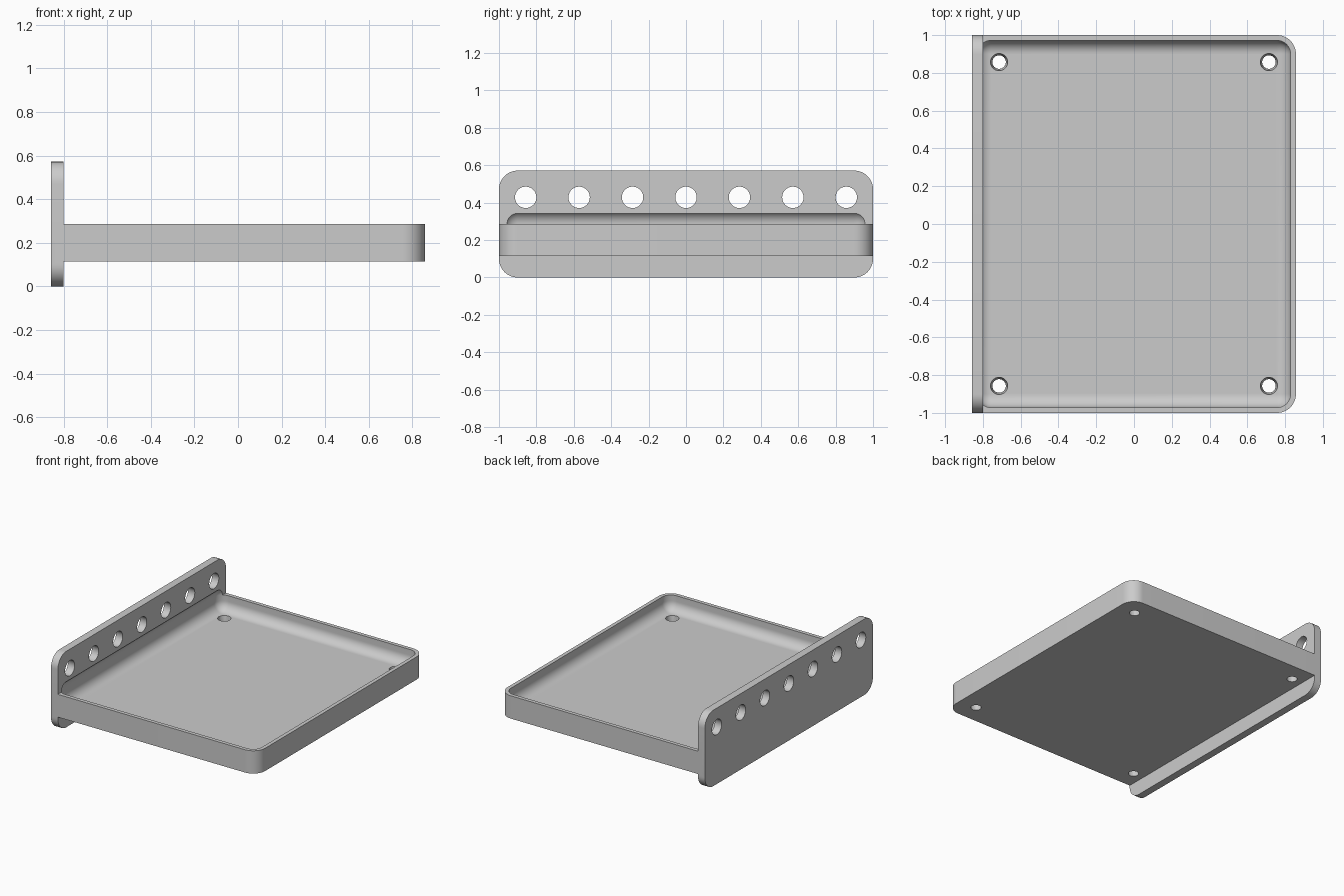
import bpy, bmesh
from math import pi, sin, cos, radians
from mathutils import Matrix, Vector

cube = bpy.data.objects.get("Cube")
if cube:
    bpy.data.objects.remove(cube)

U = 2 / 70                      # one design unit
WALL, BASE_Z, FLOOR_Z, RIM_Z = U, 4 * U, 6 * U, 10 * U
X, Y, PLATE_X, PLATE_TOP = 30 * U, 1.0, -28 * U, 20 * U
CORNER = 3.5 * U

grey = bpy.data.materials.new("grey")
grey.use_nodes = True
grey.diffuse_color = (0.6, 0.6, 0.6, 1)
grey.node_tree.nodes["Principled BSDF"].inputs["Base Color"].default_value = grey.diffuse_color


def make_object(name, bm):
    bmesh.ops.recalc_face_normals(bm, faces=bm.faces)
    mesh = bpy.data.meshes.new(name)
    bm.to_mesh(mesh)
    bm.free()
    mesh.materials.append(grey)
    obj = bpy.data.objects.new(name, mesh)
    bpy.context.collection.objects.link(obj)
    return obj


def box(name, low, high, radius, pick, segments=12):
    """Box between two corners; edges chosen by pick(midpoint, direction) are rounded."""
    low, high = Vector(low), Vector(high)
    bm = bmesh.new()
    bmesh.ops.create_cube(bm, size=1)
    for v in bm.verts:
        v.co = (low + high) / 2 + v.co * (high - low)
    edges = [e for e in bm.edges if pick((e.verts[0].co + e.verts[1].co) / 2,
                                         (e.verts[1].co - e.verts[0].co).normalized())]
    bmesh.ops.bevel(bm, geom=edges, offset=radius, segments=segments,
                    profile=0.5, affect='EDGES')
    return make_object(name, bm)


def lathe(name, profile, matrix, sides=40):
    """Closed solid turned about local z from (radius, height) points."""
    bm = bmesh.new()
    rings = [[bm.verts.new(matrix @ Vector((r * cos(2 * pi * i / sides),
                                            r * sin(2 * pi * i / sides), z)))
              for i in range(sides)] for r, z in profile]
    for a, b in zip(rings, rings[1:]):
        for i in range(sides):
            j = (i + 1) % sides
            bm.faces.new((a[i], a[j], b[j], b[i]))
    bm.faces.new(rings[0])
    bm.faces.new(rings[-1])
    return make_object(name, bm)


def combine(obj, others, operation):
    """Apply a boolean with each helper, then remove the helper."""
    bpy.context.view_layer.objects.active = obj
    for other in others:
        mod = obj.modifiers.new("combine", 'BOOLEAN')
        mod.operation, mod.solver, mod.object = operation, 'EXACT', other
        bpy.ops.object.modifier_apply(modifier=mod.name)
        bpy.data.objects.remove(other)


# Tray body, running into the upright plate and joined with it
tray = box("tray_with_mounting_plate", (PLATE_X - U, -Y, BASE_Z), (X, Y, RIM_Z), CORNER,
           lambda mid, d: abs(d.z) > 0.9 and mid.x > 0)
mounting_plate = box("mounting_plate", (-X, -Y, 0), (PLATE_X, Y, PLATE_TOP), CORNER,
                     lambda mid, d: abs(d.x) > 0.9)
combine(tray, [mounting_plate], 'UNION')

# Rounded cavity, which also scoops slightly into the plate
cavity = box("cavity_cutter", (-X + WALL, -Y + WALL, FLOOR_Z),
             (X - WALL, Y - WALL, 12.5 * U), 2.5 * U, lambda mid, d: True)

# Tapered floor holes near the corners
inner, outer = 1.25 * U, 1.6 * U
floor_cutters = [
    lathe("floor_hole_cutter",
          [(inner, BASE_Z - U), (inner, BASE_Z), (outer, FLOOR_Z), (outer, FLOOR_Z + U)],
          Matrix.Translation((sx * 25 * U, sy * 30 * U, 0)))
    for sx in (-1, 1) for sy in (-1, 1)]

# Row of holes along the plate
turn = Matrix.Rotation(radians(90), 4, 'Y')
plate_cutters = [
    lathe("plate_hole_cutter", [(2 * U, -3 * U), (2 * U, 3 * U)],
          Matrix.Translation((-29 * U, i * 10 * U, 15 * U)) @ turn)
    for i in range(-3, 4)]

combine(tray, [cavity] + floor_cutters + plate_cutters, 'DIFFERENCE')

# Smooth rounded areas, crisp edges
bpy.ops.object.select_all(action='DESELECT')
tray.select_set(True)
bpy.context.view_layer.objects.active = tray
bpy.ops.object.shade_smooth_by_angle(angle=radians(30))
